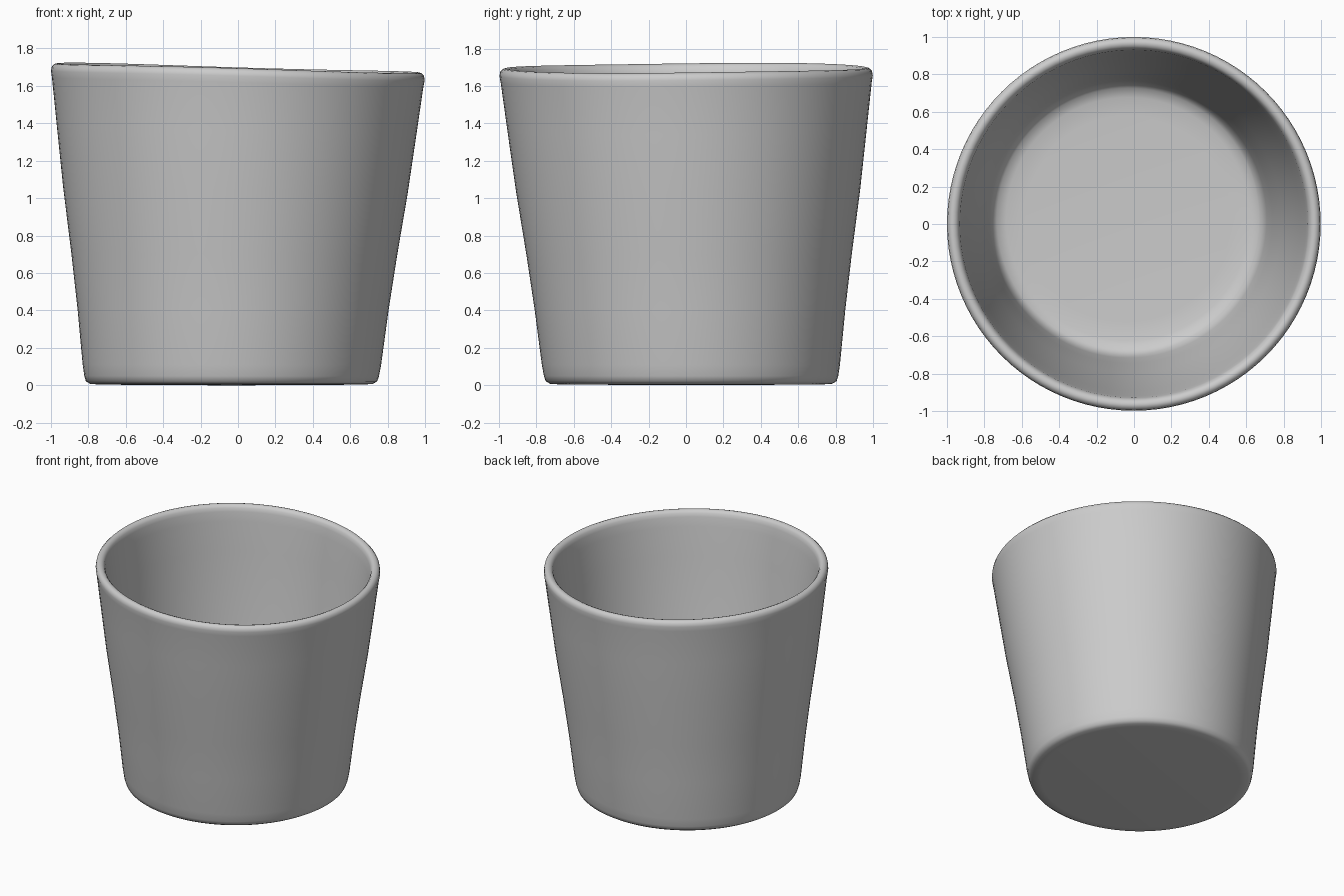
import bpy, bmesh, math

if "Cube" in bpy.data.objects:
    bpy.data.objects.remove(bpy.data.objects["Cube"])

SEGMENTS = 96
HEIGHT = 1.7

# Closed cup profile (radius, height): underside, outer wall, rolled rim, inner wall, floor
profile = [
    (0.70, 0.004), (0.755, 0.008), (0.778, 0.022), (0.787, 0.05), (0.797, 0.11),
    (0.83, 0.40), (0.87, 0.70), (0.92, 1.04), (0.96, 1.36), (0.992, 1.62),
    (0.998, 1.655), (0.994, 1.678), (0.98, 1.692), (0.965, 1.696), (0.948, 1.69),
    (0.936, 1.676), (0.929, 1.65), (0.92, 1.58), (0.895, 1.36), (0.86, 1.04),
    (0.81, 0.70), (0.765, 0.40), (0.74, 0.20), (0.725, 0.14), (0.70, 0.11),
    (0.65, 0.096), (0.55, 0.09),
]


def place(r, z, a):
    """Hand-made lean: base sits off centre and the rim tilts down to +x."""
    t = z / HEIGHT
    x = r * math.cos(a) - 0.035 * (1 - t)
    y = r * math.sin(a) + 0.028 * (1 - t)
    wobble = 0.003 * math.sin(3 * a + 0.5) * t ** 4
    return (x, y, z + t * (-0.027 * x + 0.005 * y) + wobble)


# Cup body, lathed in one piece
bm = bmesh.new()
rings = [[bm.verts.new(place(r, z, 2 * math.pi * i / SEGMENTS)) for i in range(SEGMENTS)]
         for r, z in profile]
for low, high in zip(rings, rings[1:]):
    for i in range(SEGMENTS):
        j = (i + 1) % SEGMENTS
        bm.faces.new((low[i], low[j], high[j], high[i]))

# Underside and inner floor discs
for ring, z in ((rings[0], 0.0), (rings[-1], 0.09)):
    centre = bm.verts.new(place(0, z, 0))
    for i in range(SEGMENTS):
        bm.faces.new((ring[i], centre, ring[(i + 1) % SEGMENTS]))
bmesh.ops.recalc_face_normals(bm, faces=bm.faces)

mesh = bpy.data.meshes.new("cup")
bm.to_mesh(mesh)
bm.free()
cup = bpy.data.objects.new("cup", mesh)
bpy.context.collection.objects.link(cup)
bpy.context.view_layer.objects.active = cup
cup.select_set(True)
bpy.ops.object.shade_smooth_by_angle(angle=math.radians(60))
